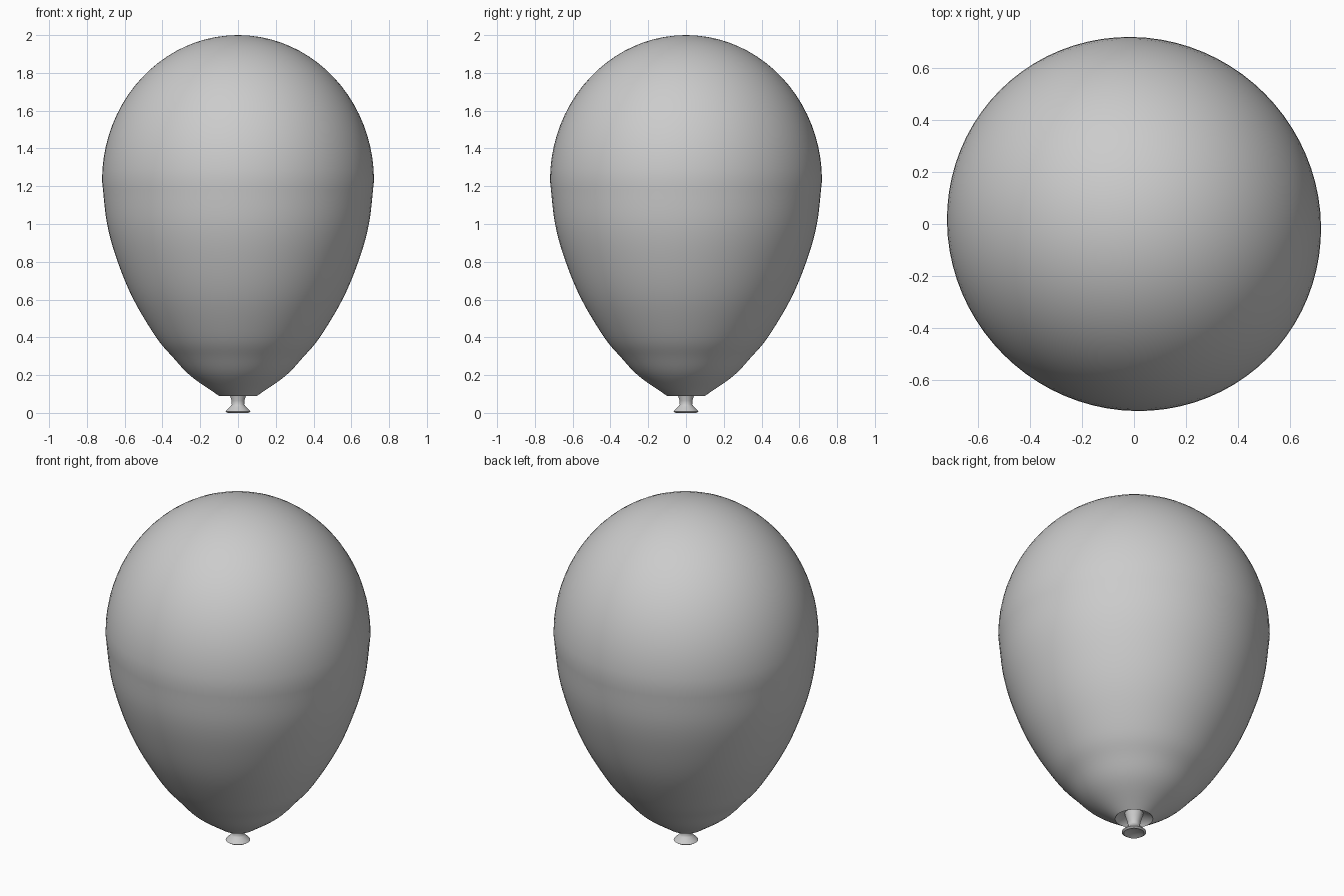
import bpy, bmesh, math
from mathutils import Matrix, Vector

if "Cube" in bpy.data.objects:
    bpy.data.objects.remove(bpy.data.objects["Cube"])

grey = bpy.data.materials.new("balloon grey")
grey.diffuse_color = (0.6, 0.6, 0.6, 1)
grey.use_nodes = True
grey.node_tree.nodes["Principled BSDF"].inputs["Base Color"].default_value = grey.diffuse_color


def smooth_curve(pts, steps=5):
    """Catmull-Rom interpolation through (radius, height) points."""
    p = [Vector(q) for q in pts]
    p = [2 * p[0] - p[1]] + p + [2 * p[-1] - p[-2]]
    out = []
    for i in range(1, len(p) - 2):
        a, b, c, d = p[i - 1:i + 3]
        for k in range(steps):
            t = k / steps
            out.append(0.5 * (2 * b + (c - a) * t + (2 * a - 5 * b + 4 * c - d) * t * t
                              + (3 * b - a - 3 * c + d) * t ** 3))
    return [tuple(v) for v in out] + [tuple(pts[-1])]


def lathe(name, profile, segments):
    """Spin a profile around the z axis."""
    bm = bmesh.new()
    verts = [bm.verts.new((r, 0, z)) for r, z in profile]
    edges = [bm.edges.new(e) for e in zip(verts, verts[1:])]
    bmesh.ops.spin(bm, geom=verts + edges, angle=2 * math.pi, steps=segments,
                   axis=(0, 0, 1), cent=(0, 0, 0), use_merge=True)
    bmesh.ops.remove_doubles(bm, verts=bm.verts, dist=0.0005)
    bmesh.ops.recalc_face_normals(bm, faces=bm.faces)
    mesh = bpy.data.meshes.new(name)
    bm.to_mesh(mesh)
    bm.free()
    mesh.materials.append(grey)
    obj = bpy.data.objects.new(name, mesh)
    bpy.context.collection.objects.link(obj)
    bpy.context.view_layer.objects.active = obj
    obj.select_set(True)
    bpy.ops.object.shade_smooth_by_angle(angle=math.radians(40))
    obj.select_set(False)
    return obj


# Balloon body: tapered lower half, rounded cap, shallow recess at the knot
lower = smooth_curve([(0.10, 0.09), (0.25, 0.195), (0.345, 0.295), (0.433, 0.4),
                      (0.553, 0.6), (0.637, 0.8), (0.693, 1.0), (0.72, 1.23)])
cap = [(0.72 * math.cos(a), 1.23 + 0.77 * math.sin(a))
       for a in (math.pi / 2 * i / 20 for i in range(1, 21))]
recess = [(0.03, 0.13), (0.06, 0.12), (0.09, 0.105)]
body = lathe("balloon_body", recess + lower + cap, 80)

# Very slightly squeezed along one diagonal
body.data.transform(Matrix(((1, -0.0125, 0, 0), (-0.0125, 1, 0, 0),
                            (0, 0, 1, 0), (0, 0, 0, 1))))

# Neck and flared knot lip
lathe("knot", [(0.0, 0.012), (0.03, 0.01), (0.055, 0.0), (0.066, 0.008), (0.052, 0.023),
               (0.038, 0.037), (0.033, 0.045), (0.034, 0.065), (0.042, 0.09),
               (0.05, 0.122)], 32)
